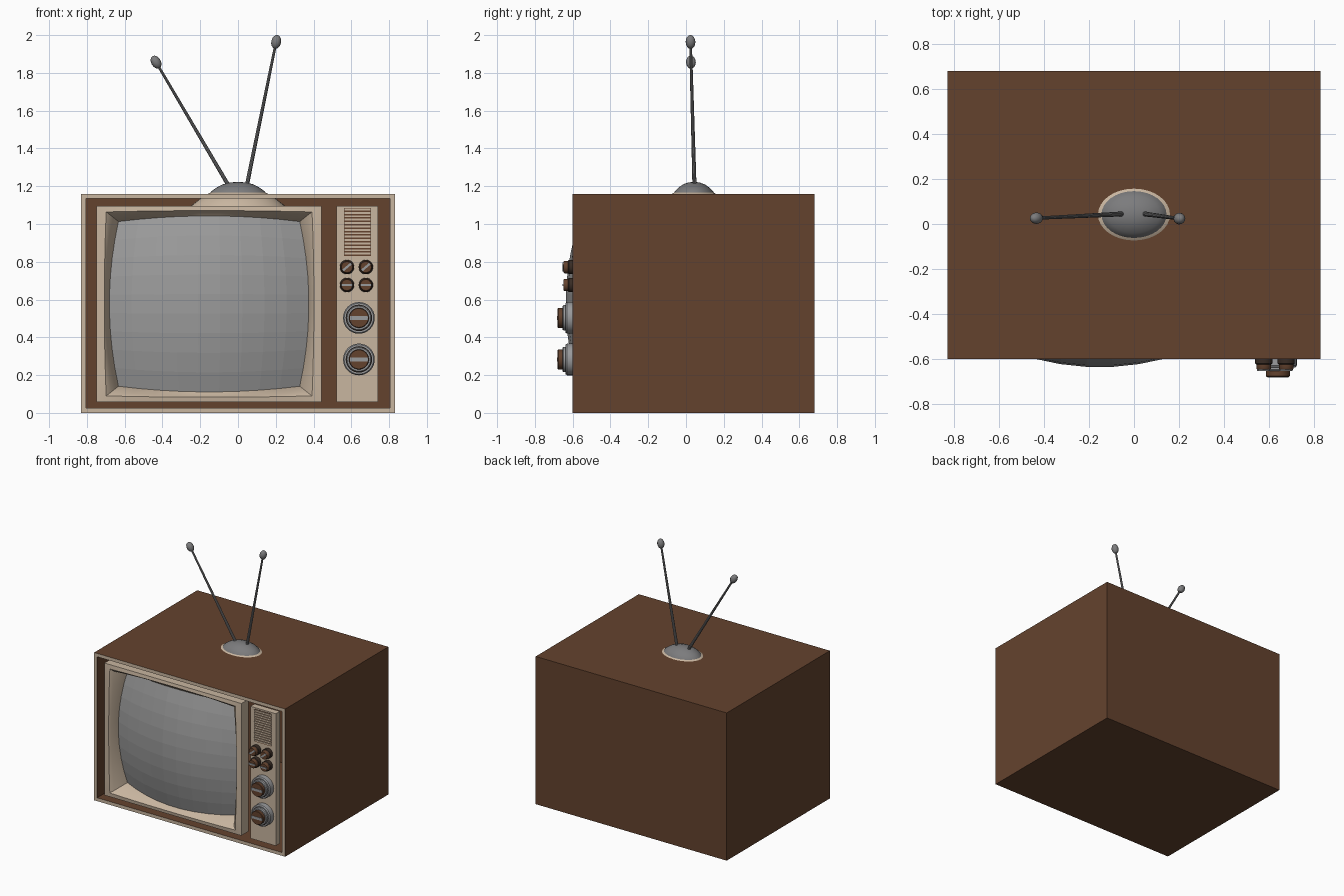
import bpy, bmesh, math
from mathutils import Matrix, Vector

if "Cube" in bpy.data.objects:
    bpy.data.objects.remove(bpy.data.objects["Cube"])


def material(name, rgb):
    m = bpy.data.materials.new(name)
    m.diffuse_color = (*rgb, 1)
    m.use_nodes = True
    m.node_tree.nodes["Principled BSDF"].inputs["Base Color"].default_value = m.diffuse_color
    return m


BROWN = material("walnut brown", (0.127, 0.055, 0.027))
BEIGE = material("warm beige", (0.58, 0.465, 0.35))
GLASS = material("screen grey", (0.33, 0.33, 0.33))
METAL = material("antenna grey", (0.20, 0.20, 0.205))
SILVER = material("knob silver", (0.32, 0.325, 0.335))
DARK = material("dark trim", (0.04, 0.025, 0.018))


def finish(name, bm, mats, smooth=None):
    bmesh.ops.recalc_face_normals(bm, faces=bm.faces)
    me = bpy.data.meshes.new(name)
    bm.to_mesh(me)
    bm.free()
    ob = bpy.data.objects.new(name, me)
    bpy.context.collection.objects.link(ob)
    for m in mats:
        me.materials.append(m)
    if smooth:
        bpy.ops.object.select_all(action='DESELECT')
        ob.select_set(True)
        bpy.context.view_layer.objects.active = ob
        bpy.ops.object.shade_smooth_by_angle(angle=math.radians(smooth))
    return ob


def box(name, x, y, z, mat, turn=0):
    """Box from (min, max) ranges, optionally turned about its own y axis."""
    bm = bmesh.new()
    mid = Vector([(a + b) / 2 for a, b in (x, y, z)])
    size = [b - a for a, b in (x, y, z)]
    mtx = Matrix.Translation(mid) @ Matrix.Rotation(turn, 4, 'Y') @ Matrix.Diagonal((*size, 1))
    bmesh.ops.create_cube(bm, size=1, matrix=mtx)
    return finish(name, bm, [mat])


def lathe(name, profile, mtx, mat, sides=24, smooth=35):
    """Revolve (radius, height) points about z, then place with a matrix."""
    bm = bmesh.new()
    rings = []
    for r, h in profile:
        if r == 0:
            rings.append([bm.verts.new((0, 0, h))] * sides)
        else:
            rings.append([bm.verts.new((r * math.cos(a), r * math.sin(a), h))
                          for a in (2 * math.pi * i / sides for i in range(sides))])
    for lo, hi in zip(rings, rings[1:]):
        for i in range(sides):
            j = (i + 1) % sides
            bm.faces.new(list(dict.fromkeys((lo[i], lo[j], hi[j], hi[i]))))
    bm.transform(mtx)
    return finish(name, bm, [mat], smooth)


# Cabinet: hollow box, open at the front, with a beige front rim
bm = bmesh.new()
bmesh.ops.create_cube(bm, size=1, matrix=Matrix.Translation((0, 0.04, 0.58))
                      @ Matrix.Diagonal((1.66, 1.28, 1.16, 1)))
front = min(bm.faces, key=lambda f: f.calc_center_median().y)
rim = bmesh.ops.inset_region(bm, faces=[front], thickness=0.037)["faces"]
for f in rim:
    f.material_index = 1
inner = bmesh.ops.extrude_discrete_faces(bm, faces=[front])["faces"][0]
for v in inner.verts:
    v.co.y = 0.64
finish("cabinet", bm, [BROWN, BEIGE])

# Screen and bezel share one cushion-shaped mapping of the unit square
CX, CZ, N = -0.153, 0.577, 9


def cushion(u, v, corner, middle):
    x = u * (corner[0] + (middle[0] - corner[0]) * (1 - v * v))
    z = v * (corner[1] + (middle[1] - corner[1]) * (1 - u * u))
    return x, z


def screen_point(u, v):
    x, z = cushion(u, v, (0.48, 0.436), (0.528, 0.466))
    return CX + x, -0.638 + 0.45 * x * x + 0.35 * z * z, CZ + z


bm = bmesh.new()
grid = [[bm.verts.new(screen_point(2 * i / N - 1, 2 * j / N - 1)) for j in range(N + 1)]
        for i in range(N + 1)]
for i in range(N):
    for j in range(N):
        bm.faces.new((grid[i][j], grid[i + 1][j], grid[i + 1][j + 1], grid[i][j + 1]))
for f in bm.faces:
    f.normal_update()
ob = finish("screen", bm, [GLASS])
if ob.data.polygons[0].normal.y > 0:
    ob.data.flip_normals()

# Bezel: rings from the outer side, over the flat lip, down to the glass
steps = [2 * i / N - 1 for i in range(N)]
border = ([(t, -1) for t in steps] + [(1, t) for t in steps]
          + [(-t, 1) for t in steps] + [(-1, -t) for t in steps])


def ring(corner, middle, y):
    return [(CX + x, y, CZ + z) for x, z in (cushion(u, v, corner, middle) for u, v in border)]


outer = (0.595, 0.519)
loops = [ring(outer, outer, -0.50), ring(outer, outer, -0.59),
         ring((0.545, 0.487), (0.555, 0.494), -0.594),
         ring((0.52, 0.468), (0.543, 0.483), -0.575),
         [screen_point(u, v) for u, v in border]]
bm = bmesh.new()
rows = [[bm.verts.new(p) for p in loop] for loop in loops]
for a, b in zip(rows, rows[1:]):
    for i in range(len(border)):
        j = (i + 1) % len(border)
        bm.faces.new((a[i], a[j], b[j], b[i]))
finish("screen_bezel", bm, [BEIGE], 40)

# Control panel with slatted speaker grille
box("control_panel", (0.522, 0.742), (-0.59, -0.54), (0.058, 1.096), BEIGE)
box("grille_backing", (0.56, 0.705), (-0.593, -0.588), (0.83, 1.085), BROWN)
for i in range(14):
    z = 0.838 + i * 0.018
    box("grille_slat", (0.56, 0.705), (-0.60, -0.59), (z, z + 0.010), BEIGE)


def facing(x, z):
    return Matrix.Translation((x, -0.59, z)) @ Matrix.Rotation(math.pi / 2, 4, 'X')


# Four small knobs, the upper pair with slanted pointers
for x in (0.577, 0.677):
    for z, turn in ((0.772, -math.radians(40)), (0.677, 0)):
        lathe("small_knob_base", [(0.038, 0), (0.038, 0.03), (0.033, 0.036), (0, 0.036)],
              facing(x, z), DARK)
        lathe("small_knob_cap", [(0.033, 0.03), (0.033, 0.052), (0.029, 0.058), (0, 0.058)],
              facing(x, z), BROWN)
        box("small_knob_pointer", (x - 0.029, x + 0.029), (-0.653, -0.645),
            (z - 0.006, z + 0.006), SILVER, turn)

# Two large tuning dials
for z in (0.503, 0.283):
    x = 0.64
    lathe("dial_skirt", [(0.084, 0), (0.084, 0.04), (0.078, 0.048), (0.07, 0.048)],
          facing(x, z), SILVER, 32)
    lathe("dial_groove", [(0.072, 0.044), (0.064, 0.044)], facing(x, z), DARK, 32)
    lathe("dial_ring", [(0.067, 0.03), (0.067, 0.058), (0.062, 0.064), (0, 0.064)],
          facing(x, z), SILVER, 32)
    lathe("dial_cap", [(0.053, 0.06), (0.053, 0.086), (0.05, 0.09), (0, 0.09)],
          facing(x, z), BROWN, 32)
    box("dial_pointer", (x - 0.047, x + 0.047), (-0.683, -0.675),
        (z - 0.010, z + 0.010), SILVER)

# Antenna base: beige flared foot under a grey dome, both oval
oval = Matrix.Translation((0, 0.042, 0)) @ Matrix.Diagonal((1, 0.72, 1, 1))
lathe("antenna_foot", [(0, 1.09), (0.25, 1.09), (0.245, 1.10), (0.20, 1.135), (0.157, 1.162),
                       (0.14, 1.168)], oval, BEIGE, 32)
lathe("antenna_dome", [(0.15, 1.155), (0.142, 1.172), (0.115, 1.192), (0.08, 1.21),
                       (0.04, 1.22), (0, 1.223)], oval, METAL, 32)

# Two tapered rods with egg-shaped tips
for side, foot, tip in (("left", (-0.045, 0.045, 1.195), (-0.434, 0.026, 1.857)),
                        ("right", (0.045, 0.045, 1.195), (0.202, 0.024, 1.964))):
    foot, tip = Vector(foot), Vector(tip)
    d = tip - foot
    aim = d.to_track_quat('Z', 'Y').to_matrix().to_4x4()
    lathe(side + "_antenna_rod", [(0.011, 0), (0.007, d.length)],
          Matrix.Translation(foot) @ aim, METAL, 10)
    egg = [(0.026 * math.sin(math.pi * k / 8) if 0 < k < 8 else 0, -0.037 * math.cos(math.pi * k / 8))
           for k in range(9)]
    lathe(side + "_antenna_tip", egg, Matrix.Translation(tip) @ aim, METAL, 14)
